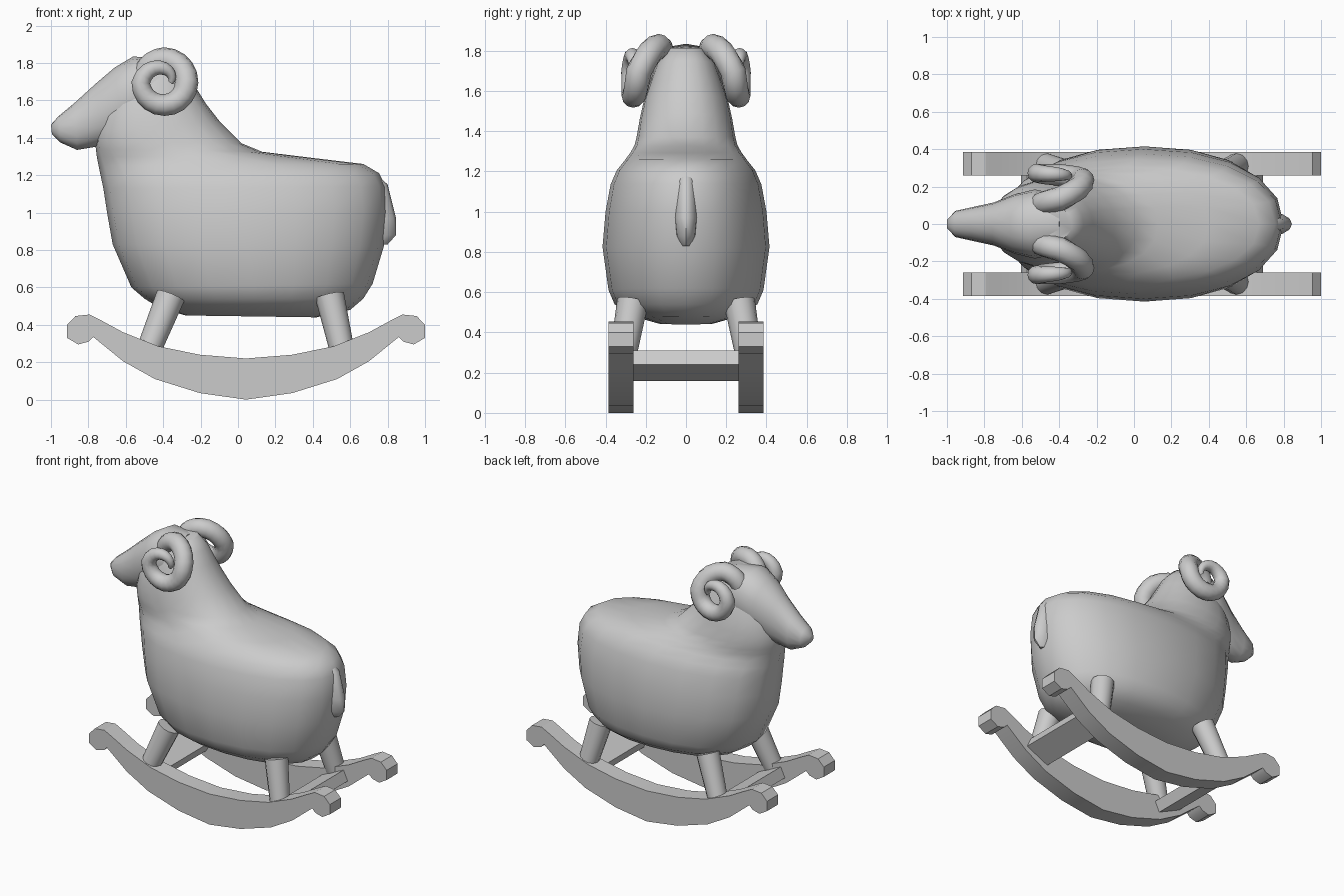
import bpy, bmesh, math
from mathutils import Vector

if "Cube" in bpy.data.objects:
    bpy.data.objects.remove(bpy.data.objects["Cube"])

grey = bpy.data.materials.new("plain_grey")
grey.diffuse_color = (0.6, 0.6, 0.6, 1)
grey.use_nodes = True
grey.node_tree.nodes["Principled BSDF"].inputs["Base Color"].default_value = grey.diffuse_color
MID = 0.043  # x centre of the rockers


def finish(name, bm, smooth=None):
    bmesh.ops.recalc_face_normals(bm, faces=bm.faces)
    me = bpy.data.meshes.new(name)
    bm.to_mesh(me)
    bm.free()
    me.materials.append(grey)
    ob = bpy.data.objects.new(name, me)
    bpy.context.collection.objects.link(ob)
    if smooth:
        bpy.ops.object.select_all(action='DESELECT')
        ob.select_set(True)
        bpy.context.view_layer.objects.active = ob
        bpy.ops.object.shade_smooth_by_angle(angle=math.radians(smooth))
    return ob


def loft(name, rings, smooth=50):
    """Skin a list of point rings and cap both ends."""
    bm = bmesh.new()
    vs = [[bm.verts.new(p) for p in ring] for ring in rings]
    n = len(vs[0])
    for a, b in zip(vs, vs[1:]):
        for i in range(n):
            j = (i + 1) % n
            bm.faces.new((a[i], a[j], b[j], b[i]))
    bm.faces.new(vs[0])
    bm.faces.new(vs[-1])
    return finish(name, bm, smooth)


def slice_ring(x0, z0, x1, z1, half_width, n=20, power=2.2):
    """Superellipse spanning two side-profile points, with a half width in y."""
    c = Vector(((x0 + x1) / 2, 0, (z0 + z1) / 2))
    axis = Vector((x1 - x0, 0, z1 - z0)) / 2
    pts = []
    for i in range(n):
        a = 2 * math.pi * i / n
        u, v = (math.copysign(abs(f) ** (2 / power), f) for f in (math.cos(a), math.sin(a)))
        pts.append(c + axis * u + Vector((0, half_width * v, 0)))
    return pts


def tube_ring(p, t, r, n=12):
    t = t.normalized()
    side = (Vector((0, 1, 0)) - t * t.y).normalized()
    up = t.cross(side)
    return [p + (side * math.cos(k) + up * math.sin(k)) * r
            for k in (2 * math.pi * i / n for i in range(n))]


def prism(name, profile, y0, y1):
    """Extrude an xz outline along y."""
    return loft(name, [[(x, y, z) for x, z in profile] for y in (y0, y1)], 30)


# Body and neck: front point, back point, half width
loft("body", [slice_ring(*s) for s in (
    (-0.28, 0.45, 0.42, 0.44, 0.14),
    (-0.42, 0.49, 0.60, 0.48, 0.28),
    (-0.50, 0.54, 0.67, 0.54, 0.355),
    (-0.57, 0.60, 0.72, 0.62, 0.385),
    (-0.67, 0.83, 0.78, 0.82, 0.415),
    (-0.70, 1.00, 0.80, 1.00, 0.40),
    (-0.72, 1.13, 0.79, 1.14, 0.375),
    (-0.735, 1.20, 0.755, 1.21, 0.345),
    (-0.745, 1.25, 0.67, 1.26, 0.305),
    (-0.755, 1.30, 0.40, 1.292, 0.275),
    (-0.76, 1.34, 0.13, 1.325, 0.255),
    (-0.765, 1.38, 0.02, 1.37, 0.245),
    (-0.76, 1.43, -0.10, 1.49, 0.23),
    (-0.74, 1.52, -0.17, 1.58, 0.21),
    (-0.69, 1.62, -0.22, 1.66, 0.18),
    (-0.64, 1.72, -0.27, 1.75, 0.145),
    (-0.56, 1.815, -0.33, 1.815, 0.09))])

# Head: brow point, jaw point, half width
loft("head", [slice_ring(*s, n=16) for s in (
    (-1.0, 1.47, -0.995, 1.42, 0.025),
    (-0.96, 1.515, -0.95, 1.375, 0.07),
    (-0.87, 1.59, -0.86, 1.335, 0.09),
    (-0.76, 1.69, -0.74, 1.355, 0.115),
    (-0.66, 1.775, -0.61, 1.40, 0.16),
    (-0.56, 1.835, -0.50, 1.45, 0.185),
    (-0.40, 1.82, -0.35, 1.50, 0.15))])

# Short tail against the rump
loft("tail", [slice_ring(*s, n=12, power=2) for s in (
    (0.62, 1.235, 0.71, 1.235, 0.03),
    (0.62, 1.17, 0.80, 1.15, 0.05),
    (0.64, 0.97, 0.845, 0.97, 0.06),
    (0.64, 0.88, 0.845, 0.88, 0.05),
    (0.64, 0.83, 0.80, 0.83, 0.025))])

# Curled horns: angle, coil radius, y, tube radius
HORN = ((165, 0.115, 0.10, 0.060), (90, 0.125, 0.135, 0.064), (0, 0.12, 0.235, 0.063),
        (-90, 0.12, 0.262, 0.058), (-180, 0.125, 0.272, 0.05), (-270, 0.075, 0.265, 0.035),
        (-360, 0.035, 0.255, 0.015))


def horn_at(s):
    i = min(int(s), len(HORN) - 2)
    f = s - i
    a, r, y, w = (p + (q - p) * f for p, q in zip(HORN[i], HORN[i + 1]))
    a = math.radians(a)
    return Vector((-0.395 + r * math.cos(a), y, 1.695 + r * math.sin(a))), w


for side, label in ((1, "left"), (-1, "right")):
    rings = []
    steps = 30
    for k in range(steps + 1):
        s = (len(HORN) - 1) * k / steps
        p, w = horn_at(s)
        t = horn_at(s + 0.05)[0] - horn_at(s - 0.05 if s > 0.05 else s)[0]
        rings.append([Vector((q.x, side * q.y, q.z)) for q in tube_ring(p, t, w)])
    loft("horn_" + label, rings)

    # Splayed legs
    for name, top, foot in (("front_leg", (-0.36, 0.265, 0.555), (-0.475, 0.315, 0.27)),
                            ("back_leg", (0.49, 0.265, 0.555), (0.555, 0.315, 0.27))):
        a, b = (Vector((x, side * y, z)) for x, y, z in (top, foot))
        loft(f"{name}_{label}", [tube_ring(a, b - a, 0.078), tube_ring(b, b - a, 0.066)])

    # Rocker with scrolled ends, right half of the outline then its mirror
    half = [(MID, 0.0), (0.29, 0.035), (0.53, 0.11), (0.70, 0.205), (0.86, 0.335),
            (0.885, 0.31), (0.94, 0.295), (1.0, 0.33), (1.0, 0.40), (0.955, 0.447),
            (0.88, 0.455), (0.82, 0.425), (0.70, 0.36), (0.51, 0.285), (0.29, 0.24), (MID, 0.22)]
    outline = half + [(2 * MID - x, z) for x, z in half[-2:0:-1]]
    prism("rocker_" + label, outline, side * 0.26, side * 0.385)

# Tilted planks joining the rockers
for sx, name in ((-1, "front_crossbar"), (1, "back_crossbar")):
    ca, sa = math.cos(math.radians(25)), math.sin(math.radians(25))
    box = [(u * ca - v * sa, u * sa + v * ca)
           for u, v in ((-0.095, -0.039), (0.095, -0.039), (0.095, 0.039), (-0.095, 0.039))]
    prism(name, [(MID + sx * (0.545 + x), 0.235 + z) for x, z in box], -0.27, 0.27)
